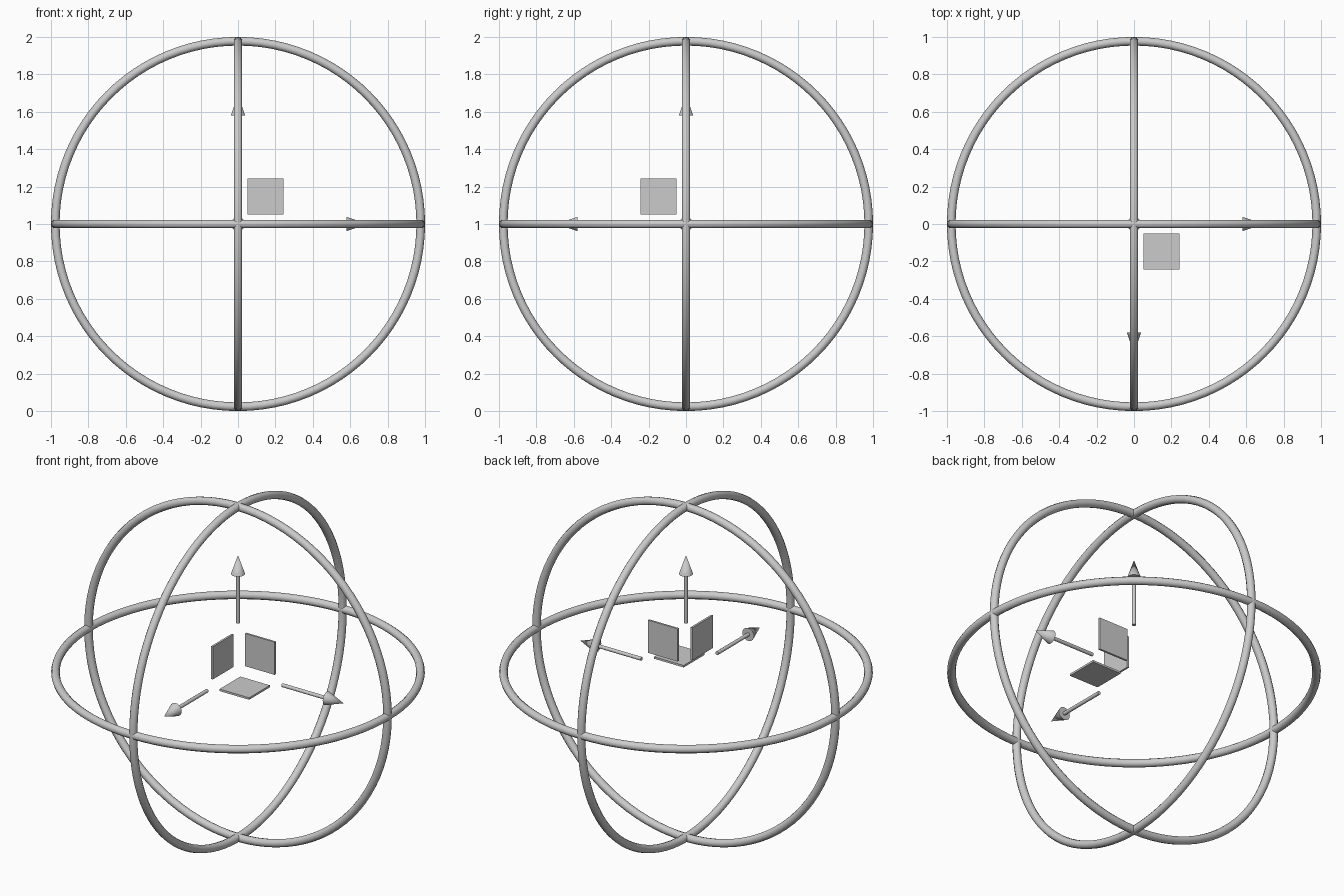
import bpy
from math import pi
from mathutils import Vector

if "Cube" in bpy.data.objects:
    bpy.data.objects.remove(bpy.data.objects["Cube"])

C = Vector((0, 0, 1))  # centre of the gizmo
AXES = {"x": Vector((1, 0, 0)), "y": Vector((0, -1, 0)), "z": Vector((0, 0, 1))}


def smooth(name):
    ob = bpy.context.object
    ob.name = name
    bpy.ops.object.shade_smooth_by_angle(angle=pi / 3.5)
    return ob


def ring(axis, d):
    # rotation ring around one axis
    bpy.ops.mesh.primitive_torus_add(
        major_segments=96, minor_segments=10, major_radius=0.977,
        minor_radius=0.023, location=C,
        rotation=d.to_track_quat('Z', 'Y').to_euler())
    smooth(axis + "_rotation_ring")


def arrow(axis, d):
    # shaft and cone head of a move arrow
    rot = d.to_track_quat('Z', 'Y').to_euler()
    start, neck, tip = 0.29, 0.58, 0.69
    bpy.ops.mesh.primitive_cylinder_add(
        vertices=16, radius=0.0105, depth=neck - start,
        location=C + d * (start + neck) / 2, rotation=rot)
    smooth(axis + "_arrow_shaft")
    bpy.ops.mesh.primitive_cone_add(
        vertices=20, radius1=0.038, radius2=0, depth=tip - neck,
        location=C + d * (neck + tip) / 2, rotation=rot)
    smooth(axis + "_arrow_head")


def plane_handle(a, b):
    # thin square plate lying in the plane of two axes
    bpy.ops.mesh.primitive_cube_add(size=1, location=C + (AXES[a] + AXES[b]) * 0.147)
    ob = bpy.context.object
    ob.name = a + b + "_plane_handle"
    ob.scale = [0.193 if k in (a, b) else 0.012 for k in "xyz"]


for axis, d in AXES.items():
    ring(axis, d)
    arrow(axis, d)
for a, b in ("xy", "xz", "yz"):
    plane_handle(a, b)
